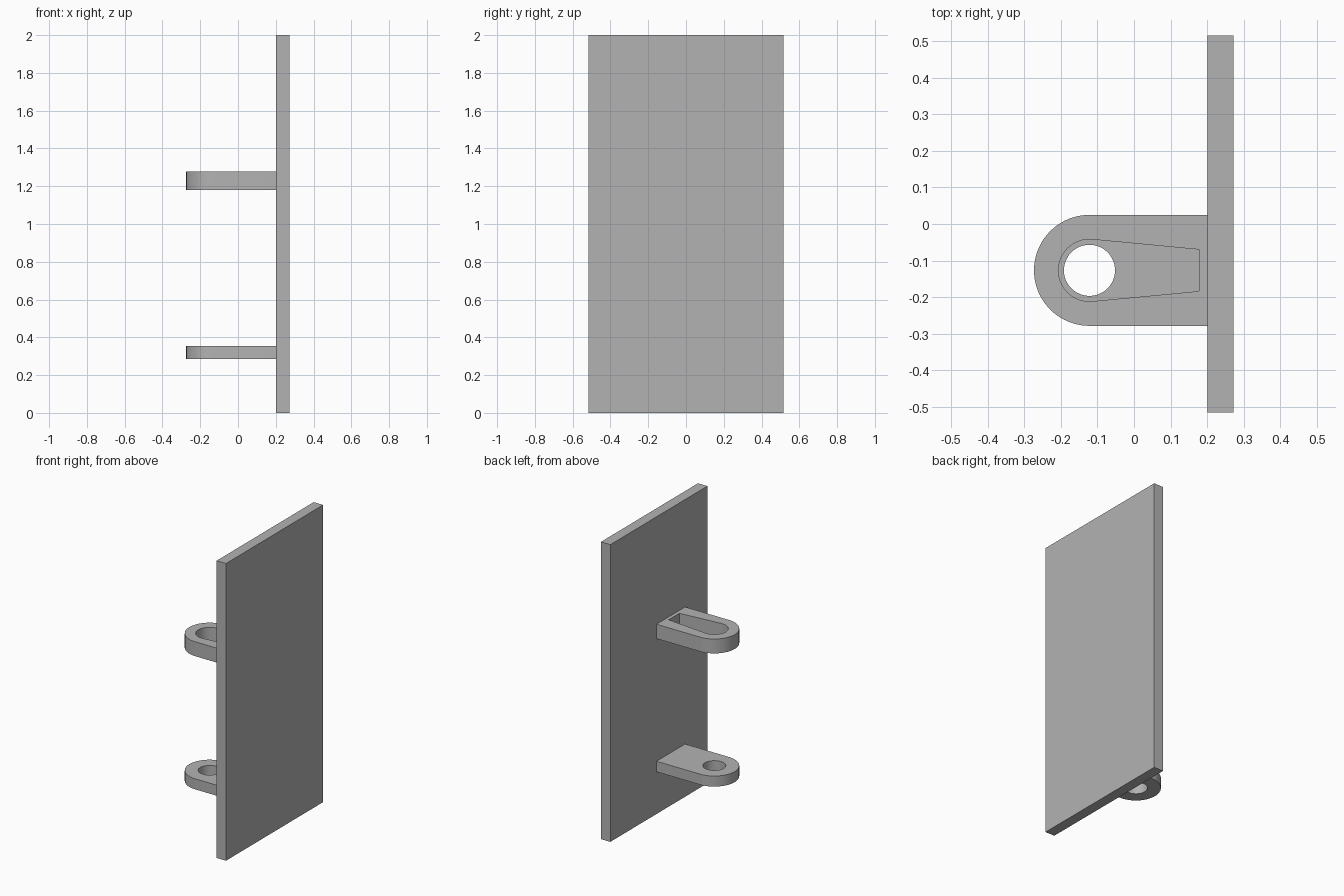
import bpy, bmesh
from math import sin, cos, pi, radians, asin, atan2, hypot

cube = bpy.data.objects.get("Cube")
if cube:
    bpy.data.objects.remove(cube, do_unlink=True)

grey = bpy.data.materials.new("plain grey")
grey.use_nodes = True
colour = (0.45, 0.45, 0.45, 1)
grey.diffuse_color = colour
grey.node_tree.nodes["Principled BSDF"].inputs["Base Color"].default_value = colour

PIN_X, PIN_Y = -0.122, -0.127   # shared hinge axis
PLATE_X = 0.202                 # face of the plate the lugs join


def arc(radius, start, end, steps):
    return [(PIN_X + radius * cos(start + (end - start) * i / steps),
             PIN_Y + radius * sin(start + (end - start) * i / steps))
            for i in range(steps + 1)]


def rounded_tab(radius, end_x, end_half):
    """Round nose around the hinge axis, tangent to straight sides."""
    dx = end_x - PIN_X
    tangent = atan2(end_half, dx) + pi / 2 - asin(radius / hypot(dx, end_half))
    points = arc(radius, tangent, 2 * pi - tangent, 40)
    return points + [(end_x, PIN_Y - end_half), (end_x, PIN_Y + end_half)]


def extruded(name, loops, bottom, top):
    """Fill an outline with optional holes and extrude it upward."""
    bm = bmesh.new()
    for loop in loops:
        verts = [bm.verts.new((x, y, bottom)) for x, y in loop]
        for a, b in zip(verts, verts[1:] + verts[:1]):
            bm.edges.new((a, b))
    bmesh.ops.triangle_fill(bm, edges=bm.edges[:], use_beauty=True)
    result = bmesh.ops.extrude_face_region(bm, geom=bm.faces[:], use_keep_orig=True)
    raised = [v for v in result["geom"] if isinstance(v, bmesh.types.BMVert)]
    bmesh.ops.translate(bm, verts=raised, vec=(0, 0, top - bottom))
    bmesh.ops.recalc_face_normals(bm, faces=bm.faces[:])
    mesh = bpy.data.meshes.new(name)
    bm.to_mesh(mesh)
    bm.free()
    mesh.materials.append(grey)
    obj = bpy.data.objects.new(name, mesh)
    bpy.context.collection.objects.link(obj)
    bpy.ops.object.select_all(action="DESELECT")
    obj.select_set(True)
    bpy.context.view_layer.objects.active = obj
    bpy.ops.object.shade_smooth_by_angle(angle=radians(30))
    return obj


# Upright door plate
extruded("plate", [[(PLATE_X, -0.516), (0.272, -0.516),
                    (0.272, 0.516), (PLATE_X, 0.516)]], 0, 2)

# Hinge lugs: tapered slot above, round pin hole below
outline = rounded_tab(0.152, PLATE_X, 0.152)
slot = rounded_tab(0.085, 0.178, 0.057)
pin_hole = arc(0.07, 0, 2 * pi, 48)[:-1]
extruded("upper_lug", [outline, slot], 1.18, 1.277)
extruded("lower_lug", [outline, pin_hole], 0.284, 0.355)
